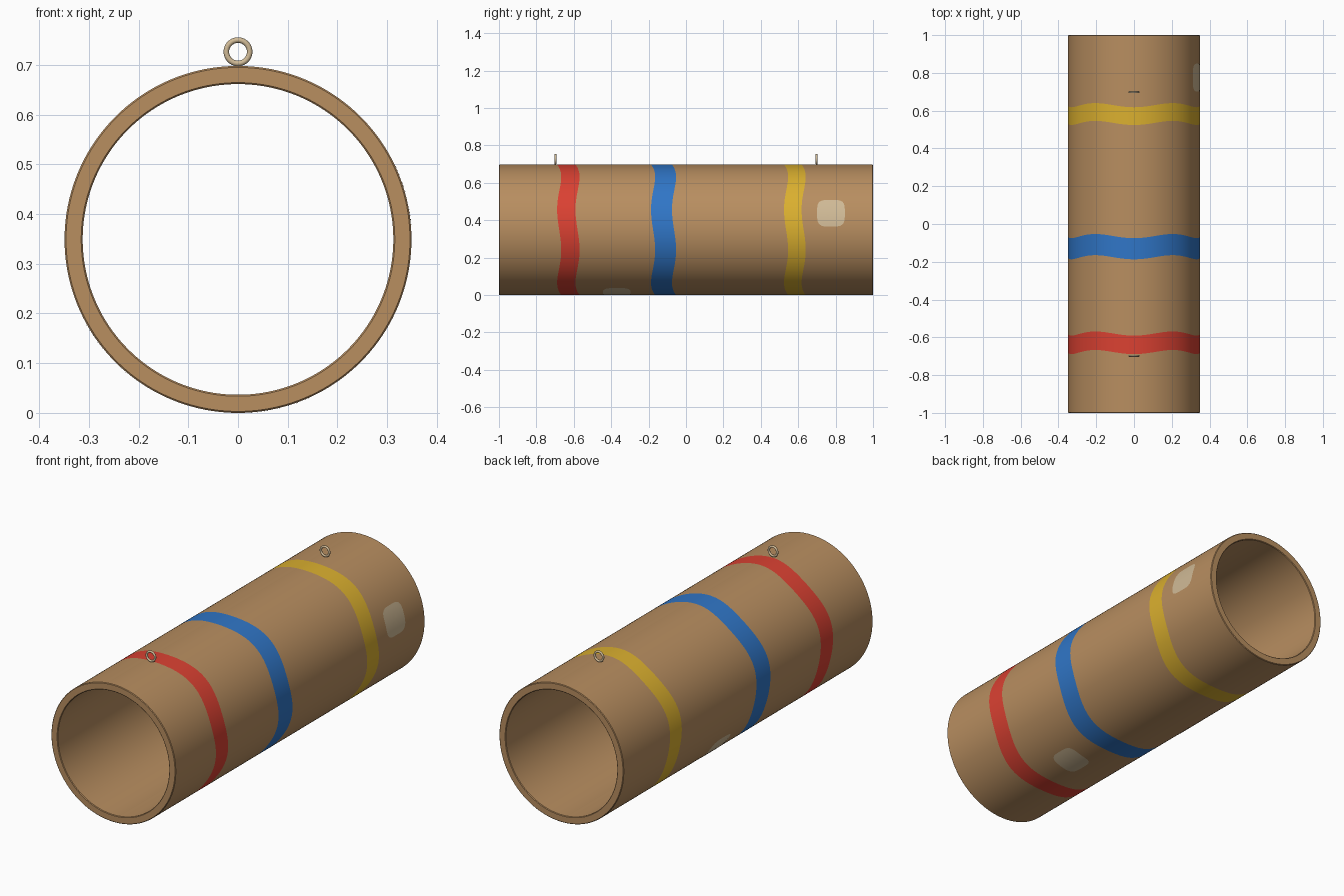
import bpy, bmesh, math

if "Cube" in bpy.data.objects:
    bpy.data.objects.remove(bpy.data.objects["Cube"])

R, R_IN, CZ, SEG = 0.349, 0.3125, 0.349, 160


def material(name, rgb):
    lin = [((c / 255 + 0.055) / 1.055) ** 2.4 for c in rgb]
    m = bpy.data.materials.new(name)
    m.diffuse_color = (*lin, 1)
    m.use_nodes = True
    m.node_tree.nodes["Principled BSDF"].inputs["Base Color"].default_value = m.diffuse_color
    return m


cardboard = material("cardboard", (184, 142, 96))
red = material("red paint", (219, 65, 50))
blue = material("blue paint", (48, 118, 199))
yellow = material("yellow paint", (219, 176, 47))
pale = material("pale tan", (208, 186, 150))


def finish(bm, name, mats):
    bmesh.ops.recalc_face_normals(bm, faces=bm.faces)
    me = bpy.data.meshes.new(name)
    bm.to_mesh(me)
    bm.free()
    for m in mats:
        me.materials.append(m)
    ob = bpy.data.objects.new(name, me)
    bpy.context.collection.objects.link(ob)
    bpy.ops.object.select_all(action='DESELECT')
    ob.select_set(True)
    bpy.context.view_layer.objects.active = ob
    bpy.ops.object.shade_smooth_by_angle(angle=math.radians(30))
    return ob


def on_tube(a, y, r):
    """Point on the tube wall; angle a is measured from +x towards +z."""
    return (r * math.cos(a), y, CZ + r * math.sin(a))


# Hollow tube: closed wall profile of (radius, y, wave, material of next strip)
BANDS = [(-0.629, 0.098, 1), (-0.120, 0.112, 2), (0.582, 0.094, 3)]
B = 0.003
profile = [(R - B, -1, 0, 0), (R, -1 + B, 0, 0)]
for centre, width, mat in BANDS:
    profile += [(R, centre - width / 2, 0.011, mat), (R, centre + width / 2, 0.011, 0)]
profile += [(R, 1 - B, 0, 0), (R - B, 1, 0, 0), (R_IN + B, 1, 0, 0),
            (R_IN, 1 - B, 0, 0), (R_IN, -1 + B, 0, 0), (R_IN + B, -1, 0, 0)]
bm = bmesh.new()
rings = []
for r, y, wave, _ in profile:
    angles = [2 * math.pi * i / SEG for i in range(SEG)]
    # five gentle waves around the tube, dipping to the front at the top
    rings.append([bm.verts.new(on_tube(a, y - wave * math.cos(5 * (a - math.pi / 2)), r))
                  for a in angles])
for k, (_, _, _, mat) in enumerate(profile):
    lo, hi = rings[k], rings[(k + 1) % len(rings)]
    for i in range(SEG):
        j = (i + 1) % SEG
        bm.faces.new((lo[i], lo[j], hi[j], hi[i])).material_index = mat
finish(bm, "tube", [cardboard, red, blue, yellow])


# Worn patches: thin rounded squares hugging the wall
def patch(name, degrees, y, half=0.074, steps=6, n=40):
    bm = bmesh.new()
    a0, r = math.radians(degrees), R + 0.0009
    mid = bm.verts.new(on_tube(a0, y, r))
    prev = None
    for s in range(1, steps + 1):
        ring = []
        for i in range(n):
            t = 2 * math.pi * i / n
            c, d = math.cos(t), math.sin(t)
            k = half * s / steps / (abs(c) ** 4 + abs(d) ** 4) ** 0.25
            ring.append(bm.verts.new(on_tube(a0 + k * d / R, y + k * c, r)))
        for i in range(n):
            j = (i + 1) % n
            if prev:
                bm.faces.new((prev[i], ring[i], ring[j], prev[j]))
            else:
                bm.faces.new((mid, ring[i], ring[j]))
        prev = ring
    ob = finish(bm, name, [pale])
    # make sure the faces look away from the tube axis
    p = ob.data.polygons[0]
    if p.normal.x * p.center.x + p.normal.z * (p.center.z - CZ) < 0:
        ob.data.flip_normals()


patch("side_patch", 15, 0.775)
patch("bottom_patch", -75, -0.37)
patch("left_patch", 220, 0.14)

# Hanging rings standing on top near each end
for name, y in (("front_hanging_ring", -0.698), ("back_hanging_ring", 0.698)):
    bpy.ops.mesh.primitive_torus_add(major_radius=0.0235, minor_radius=0.0056,
                                     major_segments=40, minor_segments=12,
                                     location=(0, y, 0.7265), rotation=(math.pi / 2, 0, 0))
    ring = bpy.context.object
    ring.name = name
    ring.data.materials.append(pale)
    bpy.ops.object.shade_smooth_by_angle(angle=math.radians(60))
